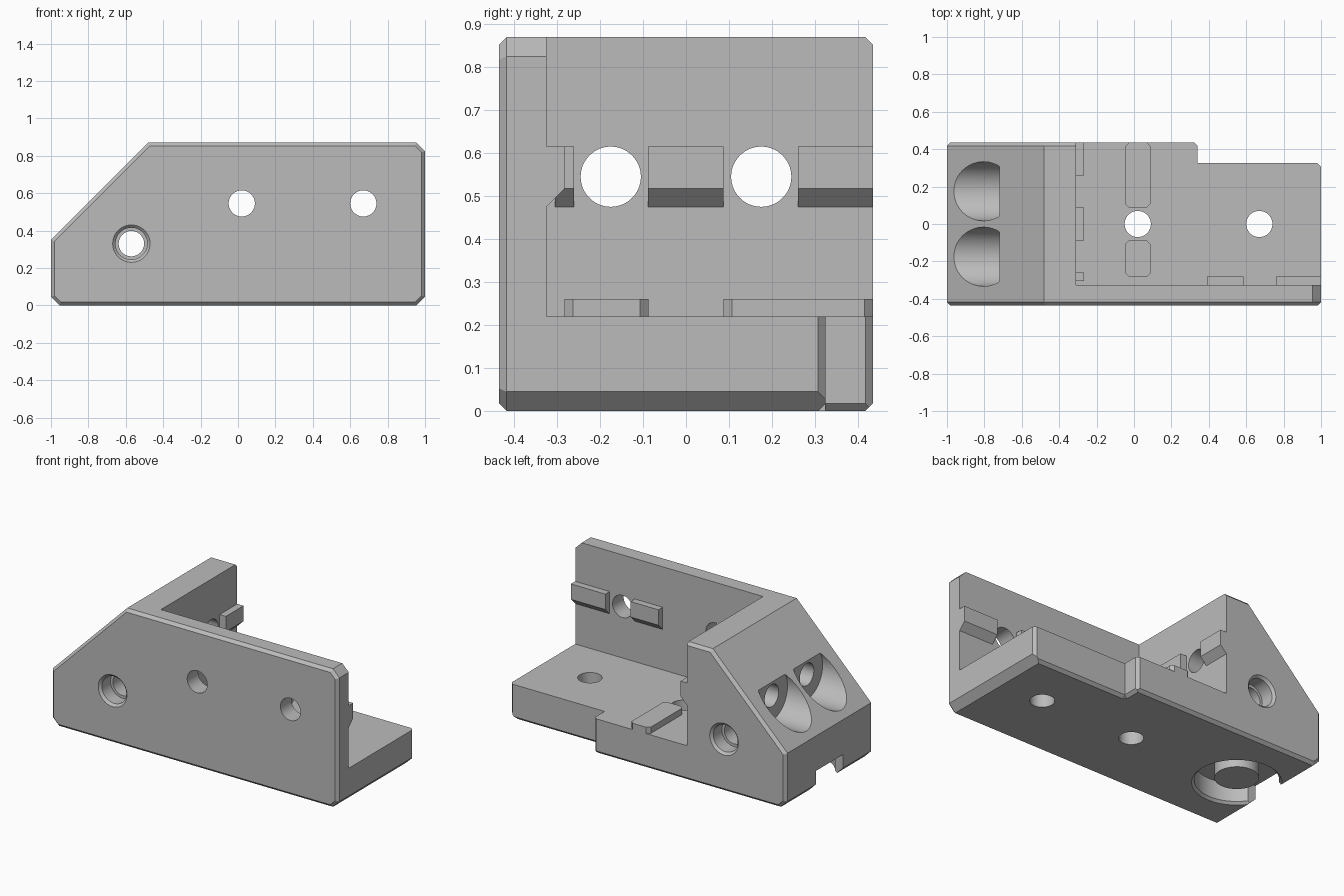
import bpy, bmesh, math
from mathutils import Matrix

cube = bpy.data.objects.get("Cube")
if cube:
    bpy.data.objects.remove(cube, do_unlink=True)

GREY = (0.5, 0.5, 0.5, 1)
mat = bpy.data.materials.new("plain grey")
mat.use_nodes = True
mat.diffuse_color = GREY
mat.node_tree.nodes["Principled BSDF"].inputs["Base Color"].default_value = GREY

EDGE = 0.018          # small edge chamfer
BACK = 0.435          # half depth
BOLT_Z = 0.545        # height of the wall bolt holes


def finish(name, bm):
    bmesh.ops.recalc_face_normals(bm, faces=bm.faces)
    mesh = bpy.data.meshes.new(name)
    bm.to_mesh(mesh)
    bm.free()
    mesh.materials.append(mat)
    obj = bpy.data.objects.new(name, mesh)
    bpy.context.collection.objects.link(obj)
    return obj


def prism(name, profile, axis, start, end, bevel=0):
    """Extrude a 2D outline along an axis; optionally chamfer both end outlines."""
    place = {"x": lambda a, b, t: (t, a, b),
             "y": lambda a, b, t: (a, t, b),
             "z": lambda a, b, t: (a, b, t)}[axis]
    bm = bmesh.new()
    rings = [[bm.verts.new(place(a, b, t)) for a, b in profile] for t in (start, end)]
    caps = [bm.faces.new(ring) for ring in rings]
    n = len(profile)
    for i in range(n):
        j = (i + 1) % n
        bm.faces.new((rings[0][i], rings[0][j], rings[1][j], rings[1][i]))
    bmesh.ops.recalc_face_normals(bm, faces=bm.faces)
    if bevel:
        edges = {e for f in caps for e in f.edges}
        bmesh.ops.bevel(bm, geom=list(edges), offset=bevel, segments=1, affect="EDGES")
    return finish(name, bm)


def box(name, x, y, z):
    return prism(name, [(x[0], y[0]), (x[1], y[0]), (x[1], y[1]), (x[0], y[1])], "z", *z)


def lathe(name, profile, axis, centre, steps=64):
    """Spin a (radius, height) outline, whose ends lie on the axis."""
    bm = bmesh.new()
    verts = [bm.verts.new((r, 0, h)) for r, h in profile]
    edges = [bm.edges.new(pair) for pair in zip(verts, verts[1:])]
    bmesh.ops.spin(bm, geom=verts + edges, cent=(0, 0, 0), axis=(0, 0, 1),
                   angle=math.tau, steps=steps, use_duplicate=False)
    bmesh.ops.remove_doubles(bm, verts=bm.verts, dist=1e-5)
    turn = {"x": Matrix.Rotation(math.pi / 2, 4, "Y"),
            "y": Matrix.Rotation(-math.pi / 2, 4, "X"),
            "z": Matrix.Identity(4)}[axis]
    bm.transform(Matrix.Translation(centre) @ turn)
    return finish(name, bm)


def drill(name, radius, axis, centre, start, end):
    return lathe(name, [(0, start), (radius, start), (radius, end), (0, end)], axis, centre)


def cut(target, cutter):
    mod = target.modifiers.new("cut", "BOOLEAN")
    mod.operation = "DIFFERENCE"
    mod.solver = "EXACT"
    mod.object = cutter
    bpy.context.view_layer.objects.active = target
    bpy.ops.object.modifier_apply(modifier=mod.name)
    bpy.data.objects.remove(cutter, do_unlink=True)


# Body outline with one sloped corner and chamfered corners
C = 0.045
body = prism("bracket_body",
             [(-1 + C, 0), (1 - C, 0), (1, C), (1, 0.87 - C), (1 - C, 0.87),
              (-0.48, 0.87), (-1, 0.35), (-1, C)],
             "y", -BACK, BACK, EDGE)

# Open pocket above the floor, leaving the front and end walls
cut(body, box("pocket", (-0.31, 1.2), (-0.325, 0.6), (0.22, 1)))

# Rear notch in the floor with chamfered corners and lower edges
NX, NY = 0.34, 0.325
cut(body, prism("notch",
                [(NX - EDGE, BACK), (NX, BACK - EDGE), (NX, NY), (1 - EDGE, NY),
                 (1, NY - EDGE), (1.1, NY - EDGE), (1.1, 0.6), (NX - EDGE, 0.6)],
                "z", -0.1, 0.5))
lower = ((-2 * EDGE, -EDGE), (EDGE, 2 * EDGE), (EDGE, -EDGE))
cut(body, prism("notch_edge", [(NY + a, b) for a, b in lower], "x", NX, 1.1))
cut(body, prism("notch_side", [(NX + a, b) for a, b in lower], "y", NY, 0.6))

# Bolt holes through the end wall, with counterbores in the slope
for y in (-0.175, 0.175):
    cut(body, drill("end_bolt", 0.07, "x", (0, y, BOLT_Z), -1.2, -0.2))
    cut(body, drill("end_bore", 0.158, "x", (0, y, BOLT_Z), -1.2, -0.72))

# Bolt holes through the front wall and the floor
for x in (0.02, 0.67):
    cut(body, drill("front_bolt", 0.07, "y", (x, 0, BOLT_Z), -0.6, -0.2))
    cut(body, drill("floor_bolt", 0.07, "z", (x, 0, 0), -0.1, 0.4))

# Rod hole from front to back with a stepped mouth at both ends
IN = BACK - 0.1
MOUTH = BACK - 0.015
half = [(0.068, IN), (0.085, IN), (0.085, MOUTH), (0.1, BACK), (0.1, 0.6), (0, 0.6)]
cut(body, lathe("rod_hole", [(r, -h) for r, h in reversed(half)] + half,
                "y", (-0.57, 0, 0.33)))

# Ring groove round a short post underneath, open at the end
TOP = 0.13
cut(body, lathe("ring_groove",
                [(0, 0.03), (0.125, 0.03), (0.125, TOP), (0.238, TOP), (0.238, 0.015),
                 (0.253, 0), (0.253, -0.1), (0, -0.1)], "z", (-0.75, 0, 0)))
cut(body, box("end_slot", (-1.1, -0.9), (-0.135, 0.135), (-0.1, TOP)))

parts = [body]

# Locating ridges on the end wall and the front wall, sloped below
RIDGE = ((-0.02, 0.455), (0, 0.475), (0.043, 0.518), (0.043, 0.615), (-0.02, 0.615))
for i, (a, b) in enumerate(((-0.305, -0.26), (-0.088, 0.087), (0.26, BACK))):
    parts.append(prism(f"end_ridge_{i + 1}", [(-0.31 + d, z) for d, z in RIDGE], "y", a, b))
for i, (a, b) in enumerate(((0.39, 0.585), (0.76, 1))):
    parts.append(prism(f"front_ridge_{i + 1}", [(-0.325 + d, z) for d, z in RIDGE], "x", a, b))

# Locating ridges on the floor with clipped corners
R = 0.02
for i, (a, b) in enumerate(((-0.283, -0.087), (0.087, BACK))):
    l, r = -0.047, 0.088
    parts.append(prism(f"floor_ridge_{i + 1}",
                       [(l + R, a), (r - R, a), (r, a + R), (r, b - R), (r - R, b),
                        (l + R, b), (l, b - R), (l, a + R)], "z", 0.2, 0.26))

bpy.ops.object.select_all(action="DESELECT")
for part in parts:
    part.select_set(True)
bpy.context.view_layer.objects.active = body
bpy.ops.object.shade_smooth_by_angle(angle=math.radians(25))
